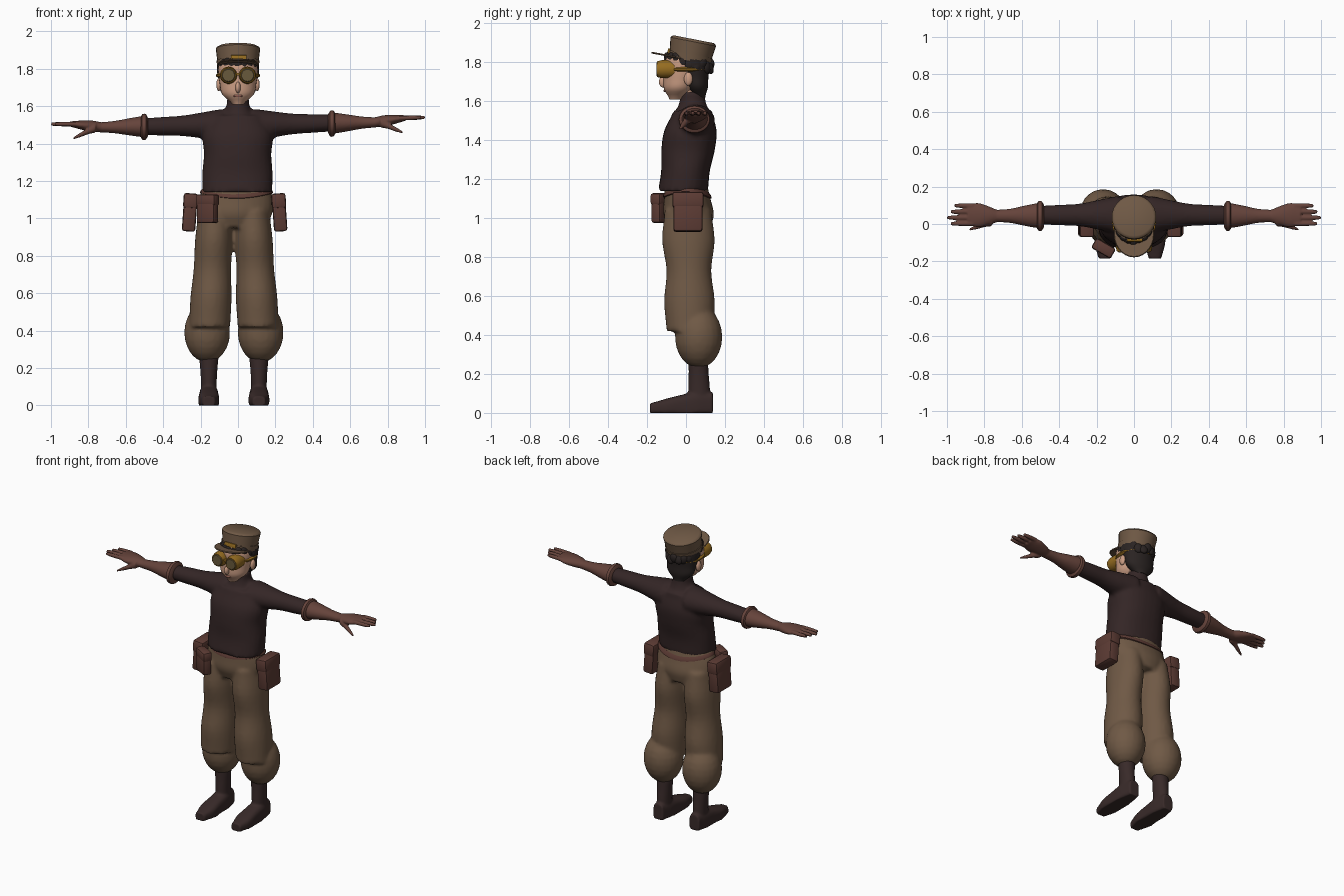
import bpy, bmesh, random
from math import radians, sin, cos, pi, copysign
from mathutils import Matrix, Vector, Euler

random.seed(4)
cube = bpy.data.objects.get("Cube")
if cube:
    bpy.data.objects.remove(cube, do_unlink=True)


def material(name, red, green, blue):
    mat = bpy.data.materials.new(name)
    mat.diffuse_color = (red, green, blue, 1)
    mat.use_nodes = True
    mat.node_tree.nodes["Principled BSDF"].inputs["Base Color"].default_value = mat.diffuse_color
    return mat


khaki = material("khaki cloth", .16, .1, .06)
dark_knit = material("dark knit", .034, .019, .019)
glove_leather = material("glove leather", .13, .056, .043)
pouch_leather = material("pouch leather", .11, .045, .035)
boot_leather = material("boot leather", .04, .023, .022)
skin = material("skin", .6, .34, .23)
lip_pink = material("lip pink", .42, .17, .13)
hair_black = material("hair black", .023, .017, .016)
gold = material("gold", .3, .15, .015)
tinted_glass = material("tinted glass", .14, .1, .045)


def sample(values, place):
    """Smooth curve through evenly spaced values."""
    index = min(int(place), len(values) - 2)
    before, start, end, after = (values[max(0, min(index + step, len(values) - 1))]
                                 for step in (-1, 0, 1, 2))
    f = place - index
    bend = (1 - f) * (end - before) / 2 - f * (after - start) / 2
    return start + (end - start) * f * f * (3 - 2 * f) + f * (1 - f) * bend


def tube(bm, start, end, widths, depths=None, axis="z", sides=28, steps=4, power=1):
    """Closed tube with oval sections square to the axis, evenly spaced from start to end."""
    depths = depths or widths
    spans = len(widths) - 1
    loops = []
    for k in range(spans * steps + 1):
        place = k / steps
        centre = Vector(start).lerp(Vector(end), place / spans)
        width, depth = sample(widths, place), sample(depths, place)
        loop = []
        for side in range(sides):
            c, s = cos(2 * pi * side / sides), sin(2 * pi * side / sides)
            a = width * copysign(abs(c) ** power, c)
            b = depth * copysign(abs(s) ** power, s)
            offset = {"x": (0, a, b), "y": (a, 0, b), "z": (a, b, 0)}[axis]
            loop.append(bm.verts.new(centre + Vector(offset)))
        loops.append(loop)
    for low, high in zip(loops, loops[1:]):
        for k in range(sides):
            bm.faces.new((low[k - 1], low[k], high[k], high[k - 1]))
    bm.faces.new(loops[0])
    bm.faces.new(loops[-1])


def ball(bm, place, size, turn=(0, 0, 0)):
    matrix = Matrix.LocRotScale(Vector(place), Euler(turn), Vector(size))
    bmesh.ops.create_uvsphere(bm, u_segments=20, v_segments=12, radius=1, matrix=matrix)


def finish(name, bm, mat, voxel=0, matrix=None):
    bmesh.ops.recalc_face_normals(bm, faces=bm.faces)
    mesh = bpy.data.meshes.new(name)
    bm.to_mesh(mesh)
    bm.free()
    mesh.materials.append(mat)
    mesh.shade_smooth()
    mesh.set_sharp_from_angle(angle=radians(42))
    ob = bpy.data.objects.new(name, mesh)
    bpy.context.scene.collection.objects.link(ob)
    if matrix:
        ob.matrix_world = matrix
    if voxel:  # fuse overlapping volumes into one skin
        fuse = ob.modifiers.new("fuse", "REMESH")
        fuse.mode, fuse.voxel_size, fuse.use_smooth_shade = "VOXEL", voxel, True
        relax = ob.modifiers.new("relax", "SMOOTH")
        relax.factor, relax.iterations = .5, 3


def single_tube(name, mat, start, end, widths, depths=None, matrix=None, **options):
    bm = bmesh.new()
    tube(bm, start, end, widths, depths, **options)
    finish(name, bm, mat, matrix=matrix)


def single_ball(name, mat, place, size):
    bm = bmesh.new()
    ball(bm, place, size)
    finish(name, bm, mat)


def box(name, mat, size, bevel, matrix):
    bm = bmesh.new()
    bmesh.ops.create_cube(bm, size=1, matrix=Matrix.Diagonal((*size, 1)))
    bmesh.ops.bevel(bm, geom=bm.edges[:], offset=bevel, segments=2, affect="EDGES", profile=.5)
    finish(name, bm, mat, matrix=matrix)


def pouch(name, place, size, turn):
    """Pouch body with a slightly larger flap over its top."""
    matrix = Matrix.LocRotScale(Vector(place), Euler(turn), None)
    x, y, z = size
    box(name, pouch_leather, size, .014, matrix)
    box(name + "_flap", pouch_leather, (x * 1.07, y * 1.07, z * .4), .013,
        matrix @ Matrix.Translation((0, 0, z * .32)))


hip = -.022  # the hips stand slightly to one side

# Trousers: thighs, ballooning calves and hips fused together
bm = bmesh.new()
for s in (1, -1):
    tube(bm, (hip + s * .13, .02, .42), (hip + s * .1, .01, 1.04),
         (.11, .11, .1, .1, .09), (.12, .13, .115, .135, .12))
    ball(bm, (hip + s * .143, .065, .39), (.123, .122, .16))
tube(bm, (-.02, .02, .95), (-.01, 0, 1.17), (.16, .2, .2, .18), (.11, .13, .12, .11))
finish("trousers", bm, khaki, voxel=.012)

# Belt, dipping at front and back
bm = bmesh.new()
tube(bm, (-.008, .006, 1.125), (-.008, .006, 1.16), (.18, .195, .193, .18), (.11, .125, .123, .11), steps=1)
for vert in bm.verts:
    vert.co.z -= 2 * vert.co.y ** 2
finish("belt", bm, pouch_leather)

# Sweater: torso, collar and sleeves fused together
bm = bmesh.new()
tube(bm, (-.004, -.015, 1.14), (0, .035, 1.55),
     (.187, .188, .18, .187, .14), (.128, .125, .137, .135, .1), power=.88)
tube(bm, (0, .035, 1.5), (0, .033, 1.65), (.15, .09, .062, .06), (.1, .085, .067, .062))
for s in (1, -1):
    tube(bm, (s * .08, .05, 1.5), (s * .51, .047, 1.5 + s * .01),
         (.1, .08, .06, .055, .05), (.085, .07, .055, .05, .045), axis="x")
finish("sweater", bm, dark_knit, voxel=.012)

for s, side in ((1, "left_"), (-1, "right_")):
    def reach(x, y, z):
        """A point on this arm, which slopes a little with its distance out."""
        return s * x, y, z + s * .018 * x

    # Glove: gauntlet, palm, four fingers and thumb
    bm = bmesh.new()
    tube(bm, reach(.5, .045, 1.5), reach(.74, .043, 1.5), (.068, .055, .038, .033), (.057, .046, .033, .027),
         axis="x")
    tube(bm, reach(.72, .042, 1.5), reach(.89, .05, 1.52), (.03, .05, .065, .056), (.025, .03, .025, .016),
         axis="x")
    for finger in range(4):
        y = .098 - .032 * finger
        tube(bm, reach(.86, y, 1.52), reach(1 - .02 * abs(finger - 2), y, 1.522),
             (.013, .013, .013, .012, .009), axis="x", sides=12)
    tube(bm, reach(.76, .015, 1.5), reach(.88, -.03, 1.444), (.027, .017, .013, .007), axis="x", sides=12)
    finish(side + "glove", bm, glove_leather, voxel=.0055)
    single_tube(side + "glove_cuff", glove_leather, reach(.482, .043, 1.498), reach(.522, .043, 1.498),
                (.06, .078, .081, .078, .06), (.05, .068, .071, .068, .05), axis="x", steps=1)

    # Boot with a flat sole
    bm = bmesh.new()
    x = hip + s * .134
    tube(bm, (x, -.184, .02), (x, .138, .045), (.035, .055, .053, .05, .037), (.03, .046, .06, .07, .06),
         axis="y", power=.65)
    tube(bm, (x, .07, .04), (x, .063, .27), (.042, .042, .046, .053), (.055, .056, .052, .05))
    for vert in bm.verts:
        vert.co.z = max(vert.co.z, 0)
    finish(side + "boot", bm, boot_leather, voxel=.008)

    # Hip pouch, leaning in at the top
    pouch(side + "pouch", (s * .24 - .018, .01, 1.03), (.072, .15, .2), (0, radians(-4 * s), 0))

    # Ear
    single_ball(side + "ear", skin, (s * .102, .012, 1.715), (.014, .022, .034))

    # Goggle cup and lens
    x = s * .051
    single_tube(side + "goggle_frame", gold, (x, -.06, 1.765), (x, -.148, 1.765),
                (.045, .046, .046, .046, .04), axis="y", steps=1)
    single_tube(side + "goggle_lens", tinted_glass, (x, -.145, 1.765), (x, -.152, 1.765),
                (.039, .032), axis="y", steps=1)

# Front pouch
pouch("front_pouch", (-.163, -.13, 1.05), (.112, .057, .15), (0, 0, radians(-30)))

# Head, nose, lips and neck
single_tube("head", skin, (0, -.05, 1.61), (0, .01, 1.87),
            (.03, .084, .097, .104, .105, .085), (.035, .075, .09, .1, .11, .09))
single_ball("nose", skin, (0, -.115, 1.7), (.014, .024, .03))
single_ball("lips", lip_pink, (0, -.108, 1.655), (.024, .008, .007))
single_ball("neck", skin, (0, .015, 1.65), (.05, .05, .04))

# Hair: back of the head and loose locks around the cap
bm = bmesh.new()
tube(bm, (0, .07, 1.62), (0, .02, 1.83), (.04, .09, .1, .11, .112), (.03, .055, .07, .09, .11))
locks = 20
for lock in range(locks):
    angle = 2 * pi * lock / locks
    place = (.095 * cos(angle), .016 + .112 * sin(angle), 1.8 - .024 * sin(angle) + random.uniform(-.01, .01))
    ball(bm, place, (.027, .017, .032), (random.uniform(-.3, .3), random.uniform(-.6, .6), angle + pi / 2))
finish("hair", bm, hair_black)

# Goggle strap and bridge
single_tube("goggle_strap", gold, (0, .006, 1.752), (0, .006, 1.776),
            (.108, .117, .117, .108), (.11, .119, .119, .11), steps=1)
box("goggle_bridge", gold, (.03, .018, .014), .003, Matrix.Translation((0, -.13, 1.77)))

# Cap, tilted back: band, flared crown, rounded top, visor and badge
tilt = Matrix.LocRotScale(Vector((0, .018, 1.808)), Euler((radians(-11), 0, 0)), None)
bm = bmesh.new()
tube(bm, (0, 0, 0), (0, 0, .034), (.111, .115), steps=1)
tube(bm, (0, 0, 0), (0, 0, .1), (.106, .119), steps=1)
tube(bm, (0, 0, .1), (0, 0, .113), (.119, .115, .104), steps=1)
finish("cap", bm, khaki, matrix=tilt)
single_tube("cap_visor", khaki, (0, -.075, 0), (0, -.075, .009), (.104, .108, .104), (.122, .126, .122),
            steps=1, matrix=tilt)
box("cap_badge", gold, (.085, .012, .026), .003, tilt @ Matrix.Translation((.004, -.114, .03)))
